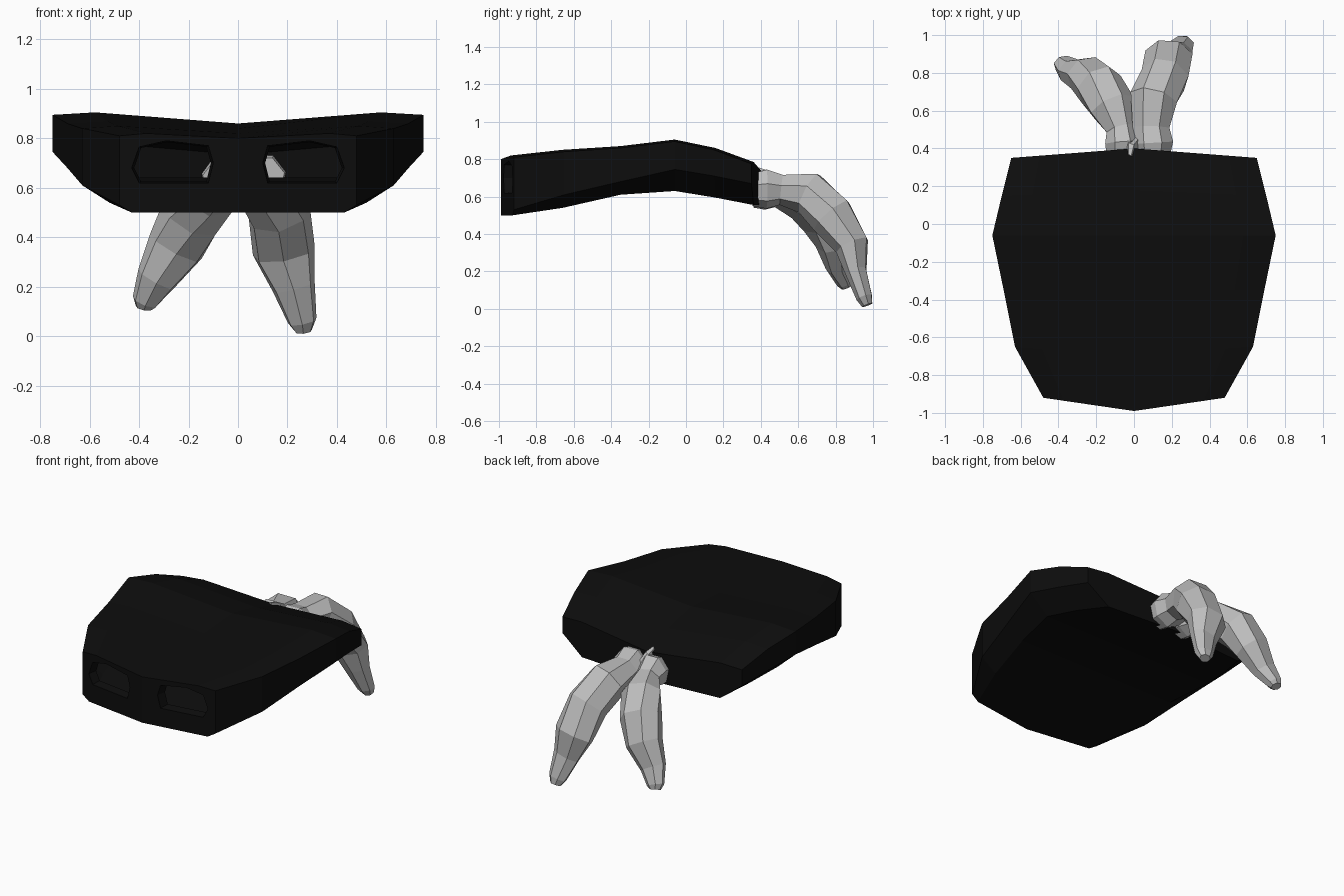
import bpy, bmesh, math
from mathutils import Vector

cube = bpy.data.objects.get("Cube")
if cube:
    bpy.data.objects.remove(cube, do_unlink=True)


def material(name, value):
    m = bpy.data.materials.new(name)
    m.use_nodes = True
    color = (value, value, value, 1)
    m.diffuse_color = color
    m.node_tree.nodes["Principled BSDF"].inputs["Base Color"].default_value = color
    return m


black = material("black cloth", 0.004)
grey = material("light grey cloth", 0.52)


def loft(name, rings, mat, caps=True, split_caps=False):
    """Skin a list of equal closed rings."""
    bm = bmesh.new()
    vs = [[bm.verts.new(p) for p in r] for r in rings]
    n = len(rings[0])
    for a, b in zip(vs, vs[1:]):
        for i in range(n):
            j = (i + 1) % n
            bm.faces.new((a[i], a[j], b[j], b[i]))
    if caps:
        for r in (vs[0], vs[-1]):
            if split_caps:
                h = n // 2
                bm.faces.new(r[:h + 1])
                bm.faces.new(r[h:] + r[:1])
            else:
                bm.faces.new(r)
    bmesh.ops.recalc_face_normals(bm, faces=bm.faces)
    me = bpy.data.meshes.new(name)
    bm.to_mesh(me)
    bm.free()
    me.materials.append(mat)
    ob = bpy.data.objects.new(name, me)
    bpy.context.collection.objects.link(ob)
    return ob


def mask_section(y_edge, y_mid, w, bw, top, edge, wall, bottom):
    half = [(0, top), (0.77 * w, edge + 0.01), (w, edge),
            (w, wall), (bw, bottom), (0, bottom)]
    pts = half + [(-x, z) for x, z in half[4:0:-1]]
    return [(x, y_mid + (y_edge - y_mid) * abs(x) / w, z) for x, z in pts]


# Hollow mask body: sections from front to back
mask = loft("mask", [
    mask_section(-0.92, -0.99, 0.48, 0.43, 0.80, 0.81, 0.53, 0.50),
    mask_section(-0.65, -0.70, 0.63, 0.52, 0.82, 0.84, 0.61, 0.54),
    mask_section(-0.35, -0.35, 0.69, 0.57, 0.84, 0.86, 0.68, 0.61),
    mask_section(-0.06, -0.06, 0.75, 0.62, 0.86, 0.895, 0.745, 0.63),
    mask_section(0.15, 0.18, 0.70, 0.57, 0.81, 0.85, 0.71, 0.595),
    mask_section(0.35, 0.40, 0.65, 0.50, 0.74, 0.775, 0.67, 0.555),
], black, split_caps=True)
shell = mask.modifiers.new("thickness", 'SOLIDIFY')
shell.thickness = 0.012
shell.offset = -1

# Eye openings with recessed rims
outline = [(0.10, 0.70), (0.12, 0.77), (0.29, 0.79), (0.40, 0.765),
           (0.43, 0.68), (0.40, 0.62), (0.12, 0.62)]
cutters = []
for side, s in (("left", 1), ("right", -1)):
    def eye_ring(scale, y=None, depth=0.0):
        out = []
        for x, z in outline:
            x, z = 0.26 + (x - 0.26) * scale, 0.70 + (z - 0.70) * scale
            out.append((s * x, y if y else -0.988 + 0.146 * x + depth, z))
        return out
    cut = loft(side + "_eye_cutter", [eye_ring(1, -1.1), eye_ring(1, -0.75)], black)
    cut.hide_render = True
    cutters.append(cut)
    loft(side + "_eye_rim", [eye_ring(1.02), eye_ring(0.94, depth=0.06)],
         black, caps=False)

for cut in cutters:
    b = mask.modifiers.new(cut.name, 'BOOLEAN')
    b.operation = 'DIFFERENCE'
    b.solver = 'EXACT'
    b.object = cut
bpy.context.view_layer.update()
cut_mesh = bpy.data.meshes.new_from_object(
    mask.evaluated_get(bpy.context.evaluated_depsgraph_get()))
mask.modifiers.clear()
mask.data = cut_mesh
for cut in cutters:
    bpy.data.objects.remove(cut, do_unlink=True)


def tail(name, stations, sides=7):
    """Tapered cloth tail: each station is centre, half width, half depth."""
    centres = [Vector(c) for c, _, _ in stations]
    rings = []
    for i, (_, rx, rz) in enumerate(stations):
        t = (centres[min(i + 1, len(centres) - 1)] - centres[max(i - 1, 0)]).normalized()
        up = Vector((1, 0, 0)).cross(t).normalized()
        across = t.cross(up)
        rings.append([centres[i] + across * rx * math.cos(a) + up * rz * math.sin(a)
                      for a in (math.tau * (k + 0.25) / sides for k in range(sides))])
    return loft(name, rings, grey)


# Knot ends flare at the band, pinch, then swell and taper to the tips
tail("left_tail", [
    ((0.10, 0.35, 0.64), 0.09, 0.09), ((0.10, 0.43, 0.645), 0.11, 0.11),
    ((0.09, 0.51, 0.64), 0.10, 0.085), ((0.105, 0.66, 0.62), 0.13, 0.12),
    ((0.165, 0.78, 0.50), 0.13, 0.125), ((0.185, 0.89, 0.34), 0.13, 0.095),
    ((0.225, 0.91, 0.20), 0.09, 0.06), ((0.26, 0.955, 0.06), 0.06, 0.045),
    ((0.265, 0.97, 0.02), 0.035, 0.03)])
tail("right_tail", [
    ((-0.06, 0.35, 0.63), 0.085, 0.09), ((-0.06, 0.43, 0.64), 0.095, 0.11),
    ((-0.07, 0.50, 0.62), 0.08, 0.08), ((-0.115, 0.62, 0.58), 0.125, 0.11),
    ((-0.185, 0.73, 0.49), 0.13, 0.125), ((-0.25, 0.79, 0.36), 0.12, 0.10),
    ((-0.33, 0.81, 0.23), 0.085, 0.065), ((-0.375, 0.85, 0.14), 0.055, 0.045),
    ((-0.38, 0.86, 0.115), 0.035, 0.03)])

# Small fold standing up between the knot ends
loft("knot_fold", [
    [(-0.05, 0.37, 0.68), (0.03, 0.37, 0.68), (0.03, 0.46, 0.68), (-0.05, 0.46, 0.68)],
    [(-0.03, 0.37, 0.76), (-0.015, 0.36, 0.765), (0.0, 0.42, 0.745), (-0.03, 0.43, 0.74)],
], grey)
